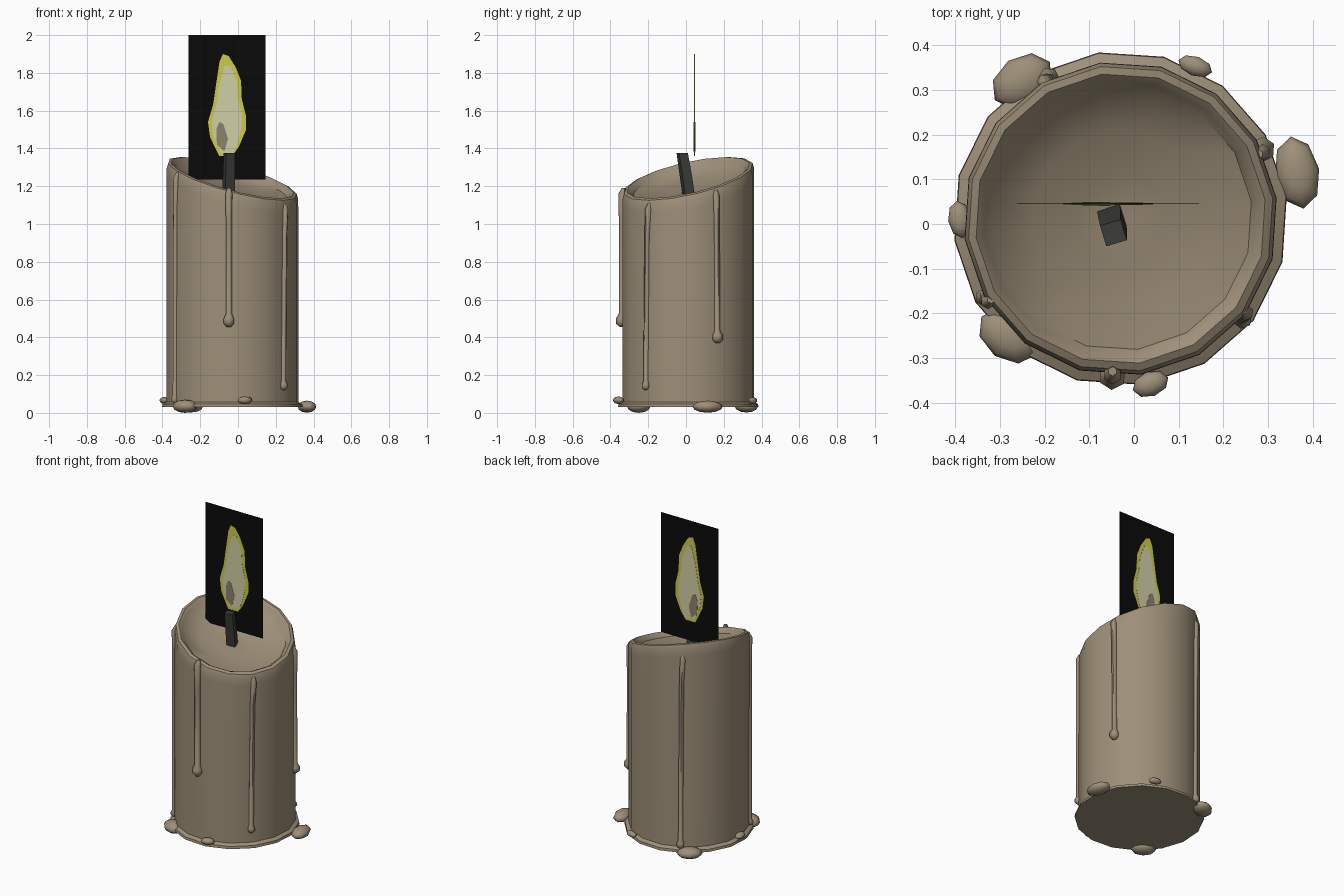
import bpy, bmesh, math
from mathutils import Vector, Matrix

if "Cube" in bpy.data.objects:
    bpy.data.objects.remove(bpy.data.objects["Cube"])

CX, CY, R = -0.03, 0.012, 0.35


def mat(name, rgb):
    m = bpy.data.materials.new(name)
    m.diffuse_color = (*rgb, 1)
    m.use_nodes = True
    m.node_tree.nodes["Principled BSDF"].inputs["Base Color"].default_value = m.diffuse_color
    return m


WAX = mat("wax", (0.34, 0.275, 0.19))
WICK = mat("wick_charcoal", (0.045, 0.045, 0.042))
BLACK = mat("card_black", (0.003, 0.003, 0.003))
YELLOW = mat("flame_yellow", (0.60, 0.60, 0.06))
CREAM = mat("flame_cream", (0.64, 0.63, 0.38))
CORE = mat("flame_core", (0.27, 0.22, 0.15))


def finish(bm, name, material, smooth=None):
    bmesh.ops.recalc_face_normals(bm, faces=bm.faces)
    me = bpy.data.meshes.new(name)
    bm.to_mesh(me)
    bm.free()
    ob = bpy.data.objects.new(name, me)
    bpy.context.collection.objects.link(ob)
    me.materials.append(material)
    if smooth:
        bpy.ops.object.select_all(action='DESELECT')
        ob.select_set(True)
        bpy.context.view_layer.objects.active = ob
        bpy.ops.object.shade_smooth_by_angle(angle=math.radians(smooth))
    return ob


def loft(rings, name, material, smooth):
    """Skin a stack of equal-sized point rings and cap both ends."""
    bm = bmesh.new()
    vr = [[bm.verts.new(p) for p in r] for r in rings]
    n = len(vr[0])
    for a, b in zip(vr, vr[1:]):
        for i in range(n):
            j = (i + 1) % n
            bm.faces.new((a[i], a[j], b[j], b[i]))
    bm.faces.new(vr[0])
    bm.faces.new(vr[-1])
    return finish(bm, name, material, smooth)


def rim_tilt(a):
    return 0.115 * math.cos(a - math.radians(141))


# Candle body: flanged foot, straight wall, slanted rim and hollow bowl
# (radius, height, share of the rim slant)
profile = [(0.375, 0.03, 0), (0.373, 0.046, 0), (0.352, 0.058, 0),
           (0.352, 1.17, 1), (0.351, 1.215, 1), (0.343, 1.24, 1),
           (0.326, 1.245, 0.95), (0.308, 1.232, 0.9), (0.295, 1.21, 0.85),
           (0.20, 1.18, 0.55), (0.10, 1.163, 0.28), (0.01, 1.158, 0)]
N = 16
angles = [math.radians(7.5) + math.tau * i / N for i in range(N)]
loft([[(CX + r * math.cos(a), CY + r * math.sin(a), z + s * rim_tilt(a))
       for a in angles] for r, z, s in profile], "candle_body", WAX, 40)


# Wax drips: thin tubes down the wall ending in a bead
def drip(name, deg0, deg1, top, bottom, r, bead):
    path = [(deg0, top, r * 0.5, -0.008), (deg0, top - 0.03, r, 0),
            ((deg0 + deg1) / 2, top - 0.18, r * 0.85, 0),
            (deg1, bottom + bead * 2.3, r * 0.85, 0),
            (deg1, bottom + bead * 1.4, bead, 0.003),
            (deg1, bottom + bead * 0.6, bead, 0.003),
            (deg1, bottom, bead * 0.45, 0)]
    rings = []
    for d, z, rr, out in path:
        a = math.radians(d)
        c = Vector((CX + (R + out) * math.cos(a), CY + (R + out) * math.sin(a), z))
        rings.append([c + Vector((rr * math.cos(t), rr * math.sin(t), 0))
                      for t in [math.tau * k / 6 + a for k in range(6)]])
    loft(rings, name, WAX, 60)


drip("drip_front", -93, -93, 1.19, 0.455, 0.021, 0.031)
drip("drip_front_left", -148, -150, 1.275, 0.05, 0.017, 0.02)
drip("drip_front_right", -37, -39.5, 1.11, 0.12, 0.018, 0.022)
drip("drip_right", 25, 26, 1.18, 0.37, 0.018, 0.029)
drip("drip_back_left", 119, 117, 1.28, 0.05, 0.018, 0.024)


# Blobs of set wax around the foot: centre, half sizes, turn
blobs = [(-0.25, 0.32, 0.035, 0.075, 0.055, 0.033, 35),
         (0.137, 0.353, 0.065, 0.04, 0.022, 0.018, -20),
         (0.365, 0.115, 0.033, 0.05, 0.082, 0.032, 10),
         (-0.39, 0.01, 0.066, 0.026, 0.042, 0.018, 8),
         (-0.28, -0.25, 0.035, 0.075, 0.055, 0.035, -35),
         (0.037, -0.358, 0.067, 0.042, 0.028, 0.02, 20)]
for i, (x, y, z, sx, sy, sz, turn) in enumerate(blobs):
    bm = bmesh.new()
    bmesh.ops.create_uvsphere(bm, u_segments=8, v_segments=6, radius=1)
    bmesh.ops.transform(bm, verts=bm.verts, matrix=Matrix.Translation((x, y, z))
                        @ Matrix.Rotation(math.radians(turn), 4, 'Z')
                        @ Matrix.Diagonal((sx, sy, sz, 1)))
    finish(bm, f"wax_blob_{i + 1}", WAX, 60)

# Wick: square stub leaning forward
wick = []
for x, y, z, h in [(-0.05, 0.018, 1.12, 0.037), (-0.048, 0.0, 1.25, 0.037),
                   (-0.046, -0.02, 1.375, 0.034)]:
    wick.append([(x + h * math.cos(t), y + h * math.sin(t), z)
                 for t in [math.radians(62 + 90 * k) for k in range(4)]])
loft(wick, "wick", WICK, 30)


# Flame card: thin stacked plates readable from both sides
def plate(name, pts, half, material, y=0.045):
    loft([[(x, y + s * half, z) for x, z in pts] for s in (-1, 1)],
         name, material, None)


plate("flame_card", [(-0.262, 1.235), (0.145, 1.235), (0.145, 2.0), (-0.262, 2.0)],
      0.0006, BLACK)
plate("flame_edge", [(-0.08, 1.90), (-0.098, 1.86), (-0.116, 1.74), (-0.132, 1.63),
                     (-0.159, 1.54), (-0.148, 1.46), (-0.10, 1.36), (-0.03, 1.36),
                     (0.005, 1.41), (0.043, 1.50), (0.043, 1.57), (0.02, 1.66),
                     (0.016, 1.76), (-0.012, 1.83), (-0.05, 1.89)], 0.0018, YELLOW)
plate("flame_body", [(-0.07, 1.84), (-0.098, 1.74), (-0.116, 1.63), (-0.14, 1.54),
                     (-0.13, 1.46), (-0.092, 1.375), (-0.025, 1.375), (0.0, 1.43),
                     (0.02, 1.52), (0.02, 1.58), (0.0, 1.67), (-0.005, 1.75),
                     (-0.042, 1.84)], 0.003, CREAM)
plate("flame_core", [(-0.10, 1.54), (-0.115, 1.50), (-0.112, 1.42), (-0.072, 1.385),
                     (-0.053, 1.45), (-0.078, 1.53)], 0.0042, CORE)
